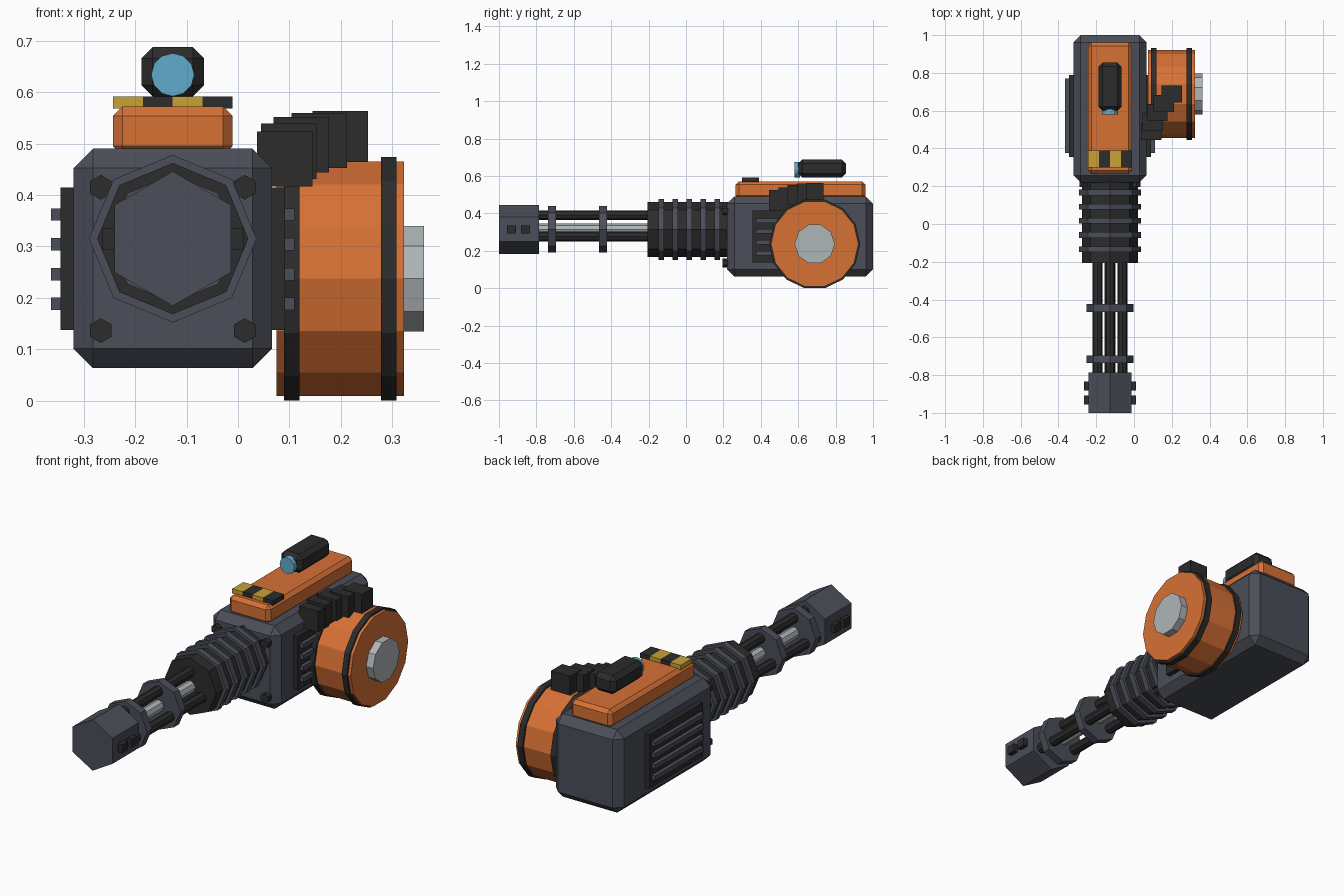
import bpy, bmesh
from math import sin, cos, pi, radians

if "Cube" in bpy.data.objects:
    bpy.data.objects.remove(bpy.data.objects["Cube"])


def material(name, rgb):
    m = bpy.data.materials.new(name)
    m.use_nodes = True
    m.diffuse_color = (*rgb, 1)
    m.node_tree.nodes["Principled BSDF"].inputs["Base Color"].default_value = (*rgb, 1)
    return m


slate = material("slate metal", (0.07, 0.077, 0.1))
dark = material("dark metal", (0.025, 0.025, 0.026))
orange = material("orange paint", (0.68, 0.165, 0.036))
silver = material("silver metal", (0.43, 0.46, 0.48))
yellow = material("yellow paint", (0.58, 0.36, 0.035))
blue = material("blue lens", (0.12, 0.41, 0.6))


def finish(name, bm, mat):
    bmesh.ops.recalc_face_normals(bm, faces=bm.faces)
    mesh = bpy.data.meshes.new(name)
    bm.to_mesh(mesh)
    bm.free()
    mesh.materials.append(mat)
    ob = bpy.data.objects.new(name, mesh)
    bpy.context.collection.objects.link(ob)
    return ob


def box(name, mat, xs, ys, zs, bevel=0):
    """Box between the given limits, with optional chamfered edges."""
    bm = bmesh.new()
    bmesh.ops.create_cube(bm, size=1)
    for v in bm.verts:
        for i, (a, b) in enumerate((xs, ys, zs)):
            v.co[i] = a if v.co[i] < 0 else b
    if bevel:
        bmesh.ops.bevel(bm, geom=bm.edges[:], offset=bevel, segments=1,
                        affect='EDGES')
    return finish(name, bm, mat)


def prism(name, mat, axis, span, centre, radius, sides, start=90):
    """Regular prism along x or y; centre is (other axis, z)."""
    bm = bmesh.new()
    rings = []
    for s in span:
        ring = []
        for k in range(sides):
            a = radians(start) + 2 * pi * k / sides
            h, z = centre[0] + radius * cos(a), centre[1] + radius * sin(a)
            ring.append(bm.verts.new((s, h, z) if axis == 'x' else (h, s, z)))
        rings.append(ring)
        bm.faces.new(ring)
    for k in range(sides):
        n = (k + 1) % sides
        bm.faces.new((rings[0][k], rings[0][n], rings[1][n], rings[1][k]))
    return finish(name, bm, mat)


def around(c, half):
    return (c - half, c + half)


CX, CZ = -0.127, 0.315      # barrel axis
AXIS = (CX, CZ)

# Main body and top cover
box("body", slate, around(CX, 0.193), (0.22, 1.0), (0.063, 0.49), 0.038)
box("top_cover", orange, around(CX, 0.116), (0.265, 0.96), (0.477, 0.572), 0.018)

# Hazard stripe blocks
for i in range(4):
    x = CX - 0.116 + i * 0.058
    box(f"hazard_block_{i}", dark if i % 2 else yellow,
        (x, x + 0.058), (0.3, 0.39), (0.568, 0.592))

# Sight
box("sight_body", dark, around(CX, 0.061), (0.6, 0.855), (0.592, 0.688), 0.022)
prism("sight_lens", blue, 'y', (0.58, 0.61), (CX, 0.634), 0.042, 12)

# Side vents and front bolts, mirrored about the barrel axis
for side, label in ((1, "left"), (-1, "right")):
    box(f"vent_panel_{label}", dark, sorted((CX + side * 0.18, CX + side * 0.218)),
        (0.355, 0.79), (0.137, 0.415))
    for i in range(4):
        box(f"vent_slat_{label}_{i}", slate,
            sorted((CX + side * 0.2, CX + side * 0.237)),
            (0.375, 0.77), around(0.188 + i * 0.058, 0.012))
    for z in (0.136, 0.415):
        prism("body_bolt", dark, 'y', (0.195, 0.23), (CX + side * 0.14, z), 0.024, 6)

# Ribbed shroud
prism("shroud", dark, 'y', (-0.207, 0.23), AXIS, 0.147, 8)
for i in range(5):
    prism(f"shroud_rib_{i}", slate, 'y', around(-0.133 + i * 0.075, 0.015),
          AXIS, 0.163, 8)

# Barrel cluster, clamps and muzzle
prism("centre_shaft", silver, 'y', (-0.8, -0.2), AXIS, 0.03, 8)
for i in range(3):
    a = radians(90 + 120 * i)
    prism(f"barrel_{i}", dark, 'y', (-0.8, -0.2),
          (CX + 0.076 * cos(a), CZ + 0.076 * sin(a)), 0.026, 8)
for i, y in enumerate((-0.716, -0.444)):
    prism(f"barrel_clamp_{i}", slate, 'y', around(y, 0.021), AXIS, 0.125, 8)
prism("muzzle", slate, 'y', (-1.0, -0.785), AXIS, 0.131, 6)
for i, y in enumerate((-0.932, -0.857)):
    box(f"muzzle_vent_{i}", dark, around(CX, 0.138), around(y, 0.024),
        around(CZ, 0.021))

# Drum magazine
DRUM = (0.688, 0.237)
prism("drum", orange, 'x', (0.075, 0.323), DRUM, 0.234, 14, 0)
for i, x in enumerate((0.105, 0.293)):
    prism(f"drum_band_{i}", dark, 'x', around(x, 0.015), DRUM, 0.243, 14, 0)
prism("drum_hub", silver, 'x', (0.31, 0.362), DRUM, 0.108, 10, 0)

# Feed chain curving from the body to the drum
links = ((0.091, 0.47), (0.099, 0.485), (0.123, 0.498), (0.158, 0.506), (0.199, 0.509))
for i, (x, z) in enumerate(links):
    box(f"feed_link_{i}", dark, around(x, 0.054),
        around(0.489 + i * 0.05, 0.045), around(z, 0.054))
